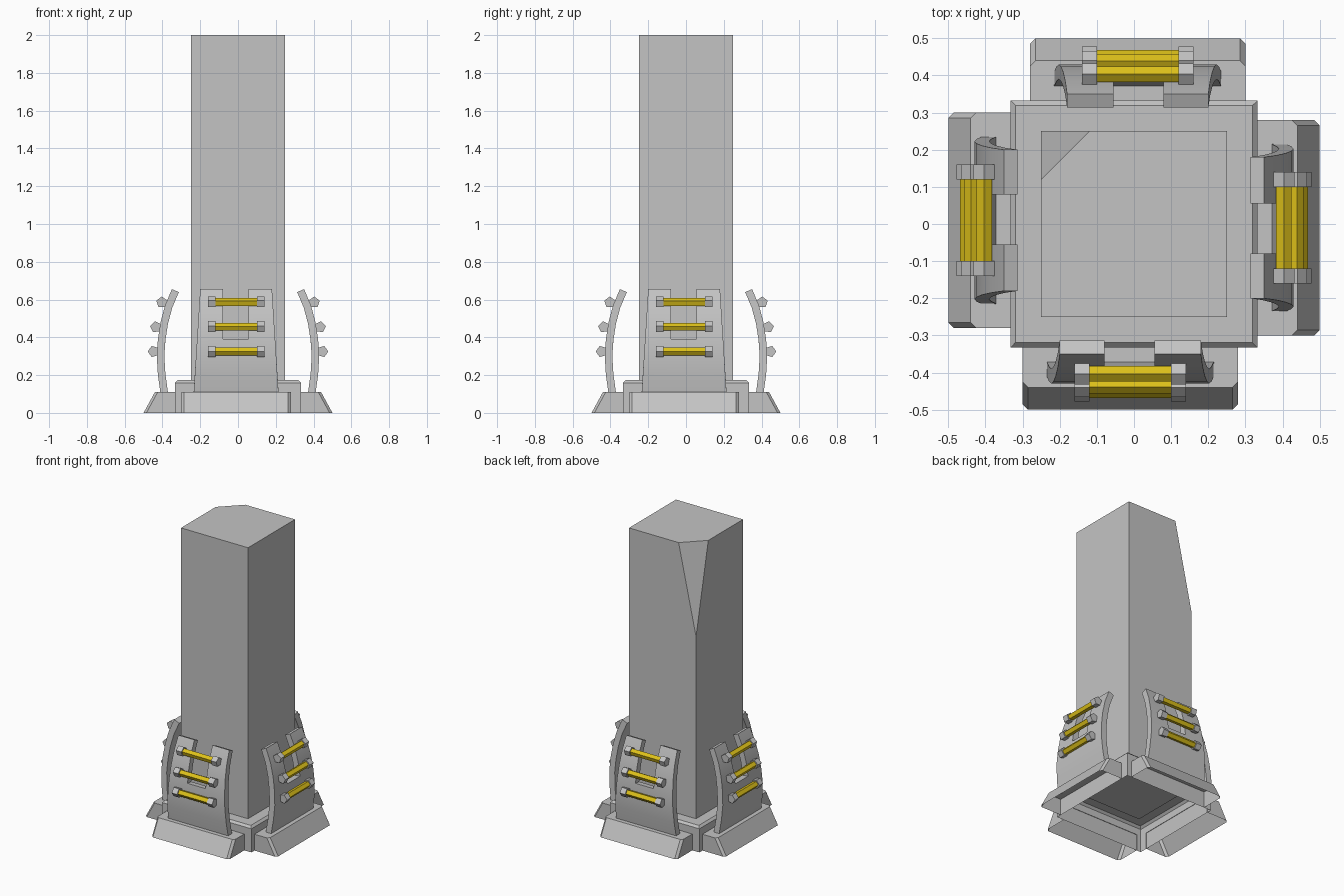
import bpy, bmesh, math
from mathutils import Matrix, Vector

old = bpy.data.objects.get("Cube")
if old:
    bpy.data.objects.remove(old, do_unlink=True)


def material(name, rgb):
    m = bpy.data.materials.new(name)
    m.use_nodes = True
    m.diffuse_color = (*rgb, 1)
    m.node_tree.nodes["Principled BSDF"].inputs["Base Color"].default_value = (*rgb, 1)
    return m


GREY = material("concrete grey", (0.55, 0.55, 0.55))
YELLOW = material("safety yellow", (0.72, 0.53, 0.01))


def finish(name, bm, mat, turn=0):
    mesh = bpy.data.meshes.new(name)
    bm.to_mesh(mesh)
    bm.free()
    mesh.materials.append(mat)
    obj = bpy.data.objects.new(name, mesh)
    obj.rotation_euler.z = turn
    bpy.context.collection.objects.link(obj)
    return obj


# Square column with one sliced upper corner
def column():
    bm = bmesh.new()
    h, cut, top = 0.25, 0.12, 2.0
    points = [(x, y, 0.165) for x in (-h, h) for y in (-h, h)]
    points += [(-h, -h, top), (h, -h, top), (h, h, top)]
    points += [(-cut, h, top), (-h, cut, top), (-h, h, 1.4)]
    for p in points:
        bm.verts.new(p)
    bmesh.ops.convex_hull(bm, input=bm.verts[:])
    bmesh.ops.dissolve_limit(bm, angle_limit=0.01, verts=bm.verts[:], edges=bm.edges[:])
    bmesh.ops.recalc_face_normals(bm, faces=bm.faces[:])
    finish("column", bm, GREY)


# Hollow plinth with chamfered top rim
def plinth():
    bm = bmesh.new()
    bmesh.ops.create_cube(bm, size=1, matrix=Matrix.Translation((0, 0, 0.0865))
                          @ Matrix.Diagonal((0.666, 0.666, 0.173, 1)))
    rim = [e for e in bm.edges if all(v.co.z > 0.1 for v in e.verts)]
    bmesh.ops.bevel(bm, geom=rim, offset=0.014, segments=1, affect='EDGES')
    floor = [f for f in bm.faces if f.normal.z < -0.9]
    bmesh.ops.delete(bm, geom=floor, context='FACES_ONLY')
    finish("plinth", bm, GREY)


# Sloped hollow foot, open underneath
def foot(side, turn):
    bm = bmesh.new()
    x0, x1, c = -0.3, 0.28, 0.015

    def ring(y, z):
        plan = [(x0, -0.33), (x0, y + c), (x0 + c, y), (x1 - c, y), (x1, y + c), (x1, -0.33)]
        return [bm.verts.new((px, py, z)) for px, py in plan]

    low, high = ring(-0.5, 0), ring(-0.44, 0.11)
    for i in range(5):
        bm.faces.new((low[i], low[i + 1], high[i + 1], high[i]))
    bm.faces.new(high)
    finish(side + "_foot", bm, GREY, turn)


# Bowed, tapered brace with a slot in its upper half
def brace(side, turn):
    bm = bmesh.new()
    profile = [(0.41, 0.1), (0.424, 0.2), (0.43, 0.3), (0.424, 0.39),
               (0.41, 0.48), (0.386, 0.57), (0.35, 0.655)]
    rows = []
    for r, z in profile:
        half = 0.225 - 0.035 * (z - 0.1) / 0.555
        rows.append([bm.verts.new((x, -r, z)) for x in (-0.01 - half, -0.08, 0.055, half - 0.01)])
    for i in range(len(rows) - 1):
        for j in range(3):
            if j == 1 and i >= 3:
                continue
            a, b = rows[i], rows[i + 1]
            bm.faces.new((a[j], a[j + 1], b[j + 1], b[j]))
    bmesh.ops.delete(bm, geom=[v for v in bm.verts if not v.link_faces], context='VERTS')
    obj = finish(side + "_brace", bm, GREY, turn)
    mod = obj.modifiers.new("thickness", 'SOLIDIFY')
    mod.thickness = 0.04
    mod.offset = -1
    mod.use_even_offset = True
    bpy.ops.object.select_all(action='DESELECT')
    obj.select_set(True)
    bpy.context.view_layer.objects.active = obj
    bpy.ops.object.modifier_apply(modifier=mod.name)
    bpy.ops.object.shade_smooth_by_angle(angle=math.radians(30))


# Five-sided bar lying along x, one corner pointing outward
def bar(bm, x0, x1, r, y, z, tilt):
    place = (Matrix.Translation(((x0 + x1) / 2, y, z)) @ Matrix.Rotation(tilt, 4, 'X')
             @ Matrix.Rotation(math.pi / 2, 4, 'Y'))
    made = bmesh.ops.create_cone(bm, cap_ends=True, segments=5, radius1=r, radius2=r,
                                 depth=x1 - x0)["verts"]
    # Turn the pentagon so that a corner faces -y
    lead = made[0].co
    spin = -math.pi / 2 - math.atan2(lead.y, lead.x)
    bmesh.ops.transform(bm, matrix=place @ Matrix.Rotation(spin, 4, 'Z'), verts=made)


# Yellow rungs with grey end caps
def rungs(side, turn):
    rods, caps = bmesh.new(), bmesh.new()
    for y, z, tilt in ((-0.447, 0.325, 0.0), (-0.435, 0.455, -0.15), (-0.403, 0.585, -0.3)):
        bar(rods, -0.122, 0.102, 0.022, y, z, tilt)
        bar(caps, -0.16, -0.12, 0.031, y, z, tilt)
        bar(caps, 0.1, 0.14, 0.031, y, z, tilt)
    finish(side + "_rungs", rods, YELLOW, turn)
    finish(side + "_rung_caps", caps, GREY, turn)


column()
plinth()
for k, side in enumerate(("front", "left", "back", "right")):
    turn = k * math.pi / 2
    for part in (foot, brace, rungs):
        part(side, turn)
